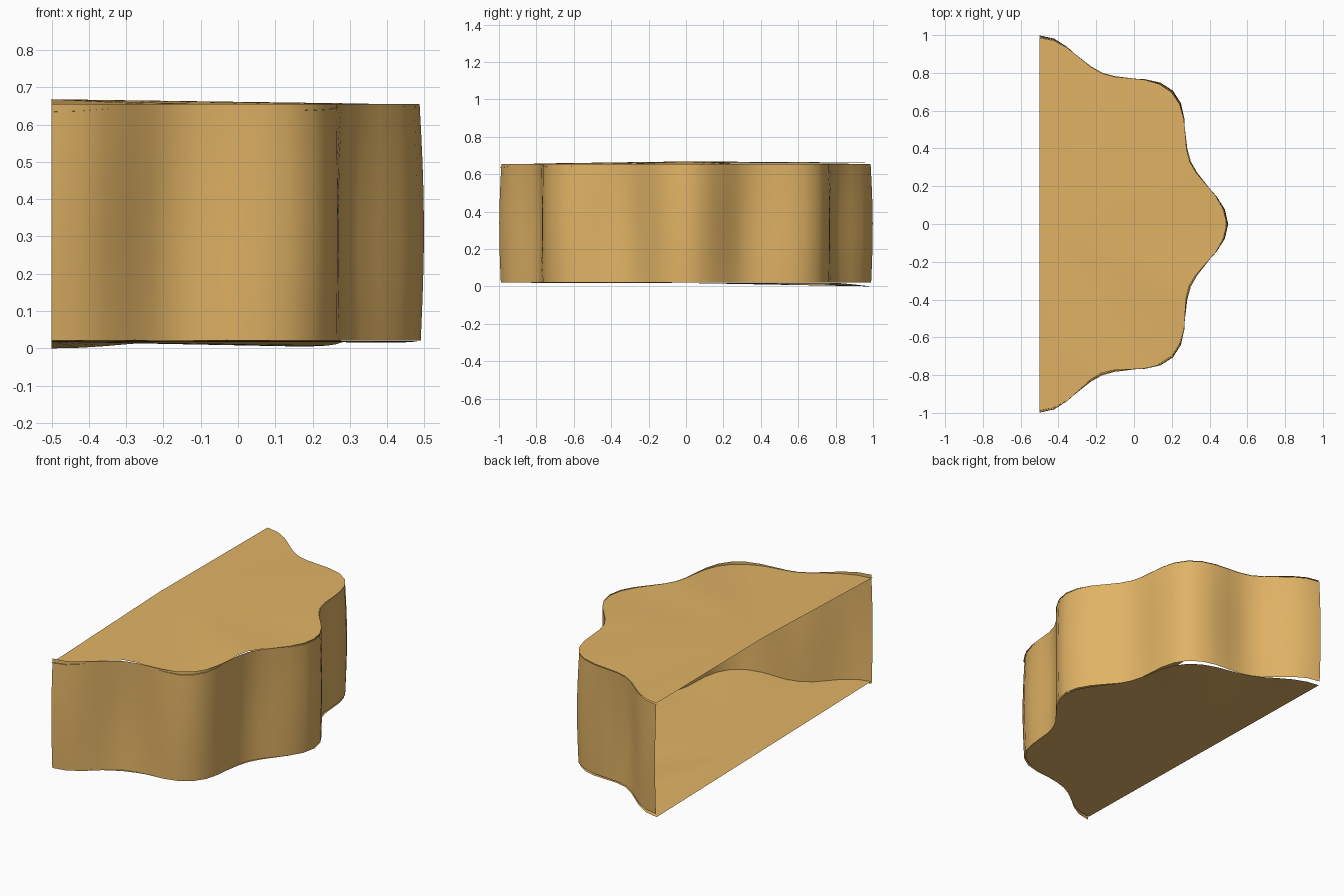
import bpy, bmesh
from math import sin, cos, pi

if "Cube" in bpy.data.objects:
    bpy.data.objects.remove(bpy.data.objects["Cube"])

SEG, ROWS = 40, 8
ANGLES = [-pi / 2 + pi * i / SEG for i in range(SEG + 1)]

mat = bpy.data.materials.new("warm_orange")
mat.diffuse_color = (0.75, 0.45, 0.13, 1)
mat.use_nodes = True
mat.node_tree.nodes["Principled BSDF"].inputs["Base Color"].default_value = mat.diffuse_color


def rim(a, amp, z):
    """Point on the scalloped outline: eight lobes per turn about (-0.5, 0)."""
    r = 0.925 + amp * cos(8 * a)
    return (-0.5 + r * cos(a), r * sin(a), z)


def finish(name, bm):
    mesh = bpy.data.meshes.new(name)
    bm.to_mesh(mesh)
    bm.free()
    mesh.materials.append(mat)
    for p in mesh.polygons:
        p.use_smooth = True
    obj = bpy.data.objects.new(name, mesh)
    bpy.context.collection.objects.link(obj)
    return obj


def plate(name, centre_z, rim_z, amp, up):
    """Thin fan-shaped sheet with a slightly curled rim."""
    bm = bmesh.new()
    c = bm.verts.new((-0.5, 0, centre_z))
    edge = [bm.verts.new(rim(a, amp(a), rim_z(a))) for a in ANGLES]
    for p, q in zip(edge, edge[1:]):
        bm.faces.new((c, p, q) if up else (c, q, p))
    return finish(name, bm)


def lobe(a):
    return 0.5 * (1 + cos(8 * a))


# Scalloped wall, bulging slightly at mid height, open at the back
bm = bmesh.new()
rows = []
for j in range(ROWS + 1):
    t = j / ROWS
    amp = 0.065 + 0.010 * sin(pi * t) - 0.003 * t
    rows.append([bm.verts.new(rim(a, amp, 0.021 + 0.634 * t)) for a in ANGLES])
for lo, hi in zip(rows, rows[1:]):
    for i in range(SEG):
        bm.faces.new((lo[i], lo[i + 1], hi[i + 1], hi[i]))
finish("scalloped_wall", bm)

# Top and bottom sheets
plate("top_sheet", 0.668,
      lambda a: 0.657 + lobe(a) * (-0.009 + 0.014 * sin(a)),
      lambda a: 0.066 - 0.005 * sin(a), True)
plate("bottom_sheet", 0.018,
      lambda a: 0.018 - lobe(a) * 0.018 * sin(a),
      lambda a: 0.058, False)
